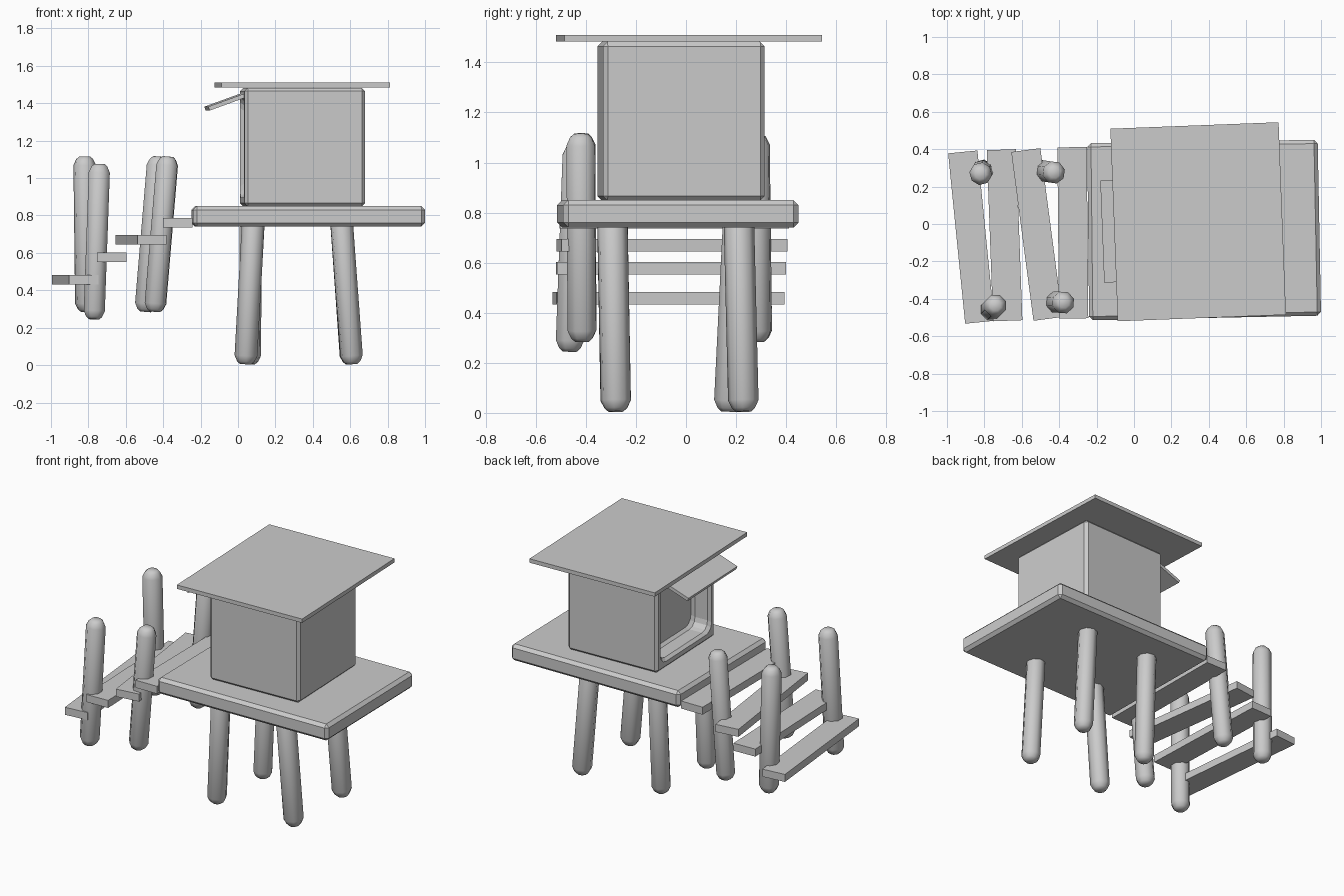
import bpy, bmesh, math
from mathutils import Vector

if "Cube" in bpy.data.objects:
    bpy.data.objects.remove(bpy.data.objects["Cube"])


def make_object(name, bm, smooth=False):
    bmesh.ops.recalc_face_normals(bm, faces=bm.faces[:])
    mesh = bpy.data.meshes.new(name)
    bm.to_mesh(mesh)
    bm.free()
    for p in mesh.polygons:
        p.use_smooth = smooth
    ob = bpy.data.objects.new(name, mesh)
    bpy.context.collection.objects.link(ob)
    return ob


def loft(name, loops, smooth=False):
    """Skin a stack of equal-length closed loops and cap both ends."""
    bm = bmesh.new()
    rings = [[bm.verts.new(p) for p in loop] for loop in loops]
    n = len(rings[0])
    for a, b in zip(rings, rings[1:]):
        for i in range(n):
            j = (i + 1) % n
            bm.faces.new((a[i], a[j], b[j], b[i]))
    bm.faces.new(rings[0])
    bm.faces.new(rings[-1])
    return make_object(name, bm, smooth)


def box(name, center, size, rot=(0, 0, 0)):
    bm = bmesh.new()
    bmesh.ops.create_cube(bm, size=1)
    bmesh.ops.scale(bm, vec=size, verts=bm.verts[:])
    ob = make_object(name, bm)
    ob.location = center
    ob.rotation_euler = [math.radians(a) for a in rot]
    return ob


def bevel(ob, width):
    m = ob.modifiers.new("bevel", 'BEVEL')
    m.width, m.segments = width, 1


def post(name, bottom, top, r=0.061):
    """Eight-sided log with rounded ends."""
    p, q = Vector(bottom), Vector(top)
    length = (q - p).length
    quat = (q - p).to_track_quat('Z', 'Y')
    cap = [(0.0, 0.030), (0.014, 0.046), (0.045, r)]
    prof = cap + [(length - h, rad) for h, rad in reversed(cap)]
    loops = []
    for h, rad in prof:
        angs = [math.tau * (i + 0.5) / 8 for i in range(8)]
        loops.append([p + quat @ Vector((rad * math.cos(a), rad * math.sin(a), h)) for a in angs])
    return loft(name, loops, True)


# Platform: slightly uneven slab
outline = [(-0.24, -0.515), (1.0, -0.49), (0.982, 0.45), (-0.25, 0.432)]
platform = loft("platform", [[(x, y, z) for x, y in outline] for z in (0.74, 0.85)])
bevel(platform, 0.02)

# Platform legs
legs = {
    "front_left_leg": ((0.04, -0.28, 0.005), (0.085, -0.295, 0.82)),
    "front_right_leg": ((0.61, -0.28, 0.005), (0.55, -0.295, 0.82)),
    "back_left_leg": ((0.062, 0.17, 0.005), (0.07, 0.21, 0.82)),
    "back_right_leg": ((0.608, 0.23, 0.005), (0.55, 0.21, 0.82)),
}
# Stair posts
legs.update({
    "stair_post_back_outer": ((-0.81, 0.285, 0.285), (-0.82, 0.268, 1.115)),
    "stair_post_front_outer": ((-0.77, -0.465, 0.245), (-0.74, -0.435, 1.075)),
    "stair_post_back_inner": ((-0.495, 0.285, 0.285), (-0.425, 0.275, 1.115)),
    "stair_post_front_inner": ((-0.445, -0.415, 0.285), (-0.375, -0.42, 1.115)),
})
for name, (a, b) in legs.items():
    post(name, a, b)

# Stair planks: centre x, y, z, length, turn
steps = [(-0.87, -0.07, 0.457, 0.915, 5.7), (-0.692, -0.06, 0.577, 0.915, 2.1),
         (-0.519, -0.056, 0.67, 0.91, 7.5), (-0.327, -0.047, 0.761, 0.915, 0.5)]
for i, (x, y, z, length, turn) in enumerate(steps):
    box(f"stair_plank_{i + 1}", (x, y, z), (0.157, length, 0.05), (0, 0, turn))

# House body
TURN = 2.2
cx, cy = 0.345, -0.02
half = 0.323
house = box("house_body", (cx, cy, 1.165), (2 * half, 2 * half, 0.635), (0, 0, TURN))
bevel(house, 0.018)


# Recessed window with rounded corners, cut into the left wall
def window_loop(depth, grow):
    hw, hh, r = 0.27 + grow, 0.255 + grow, 0.06
    pts = []
    for k, (sy, sz) in enumerate([(1, 1), (-1, 1), (-1, -1), (1, -1)]):
        for s in range(4):
            a = math.radians(90 * k + 30 * s)
            pts.append((-half + depth, sy * (hw - r) + r * math.cos(a),
                        sz * (hh - r) + r * math.sin(a)))
    return pts


cutter = loft("window_cutter", [window_loop(d, g) for d, g in
                                ((-0.05, 0.015), (0.0, 0.015), (0.02, 0.0), (0.11, 0.0), (0.13, -0.015))])
cutter.location = (cx, cy, 1.165)
cutter.rotation_euler = house.rotation_euler
cutter.hide_render = True
cut = house.modifiers.new("window", 'BOOLEAN')
cut.operation, cut.object, cut.solver = 'DIFFERENCE', cutter, 'EXACT'
bpy.context.view_layer.objects.active = house
for m in ("bevel", "window"):
    bpy.ops.object.modifier_apply(modifier=m)
bpy.data.objects.remove(cutter)

# Awning flap and flat roof
box("window_awning", (-0.065, -0.037, 1.408), (0.215, 0.545, 0.022), (0, -20, TURN))
box("roof", (0.343, 0.012, 1.497), (0.90, 1.03, 0.026), (0, 0, TURN))
